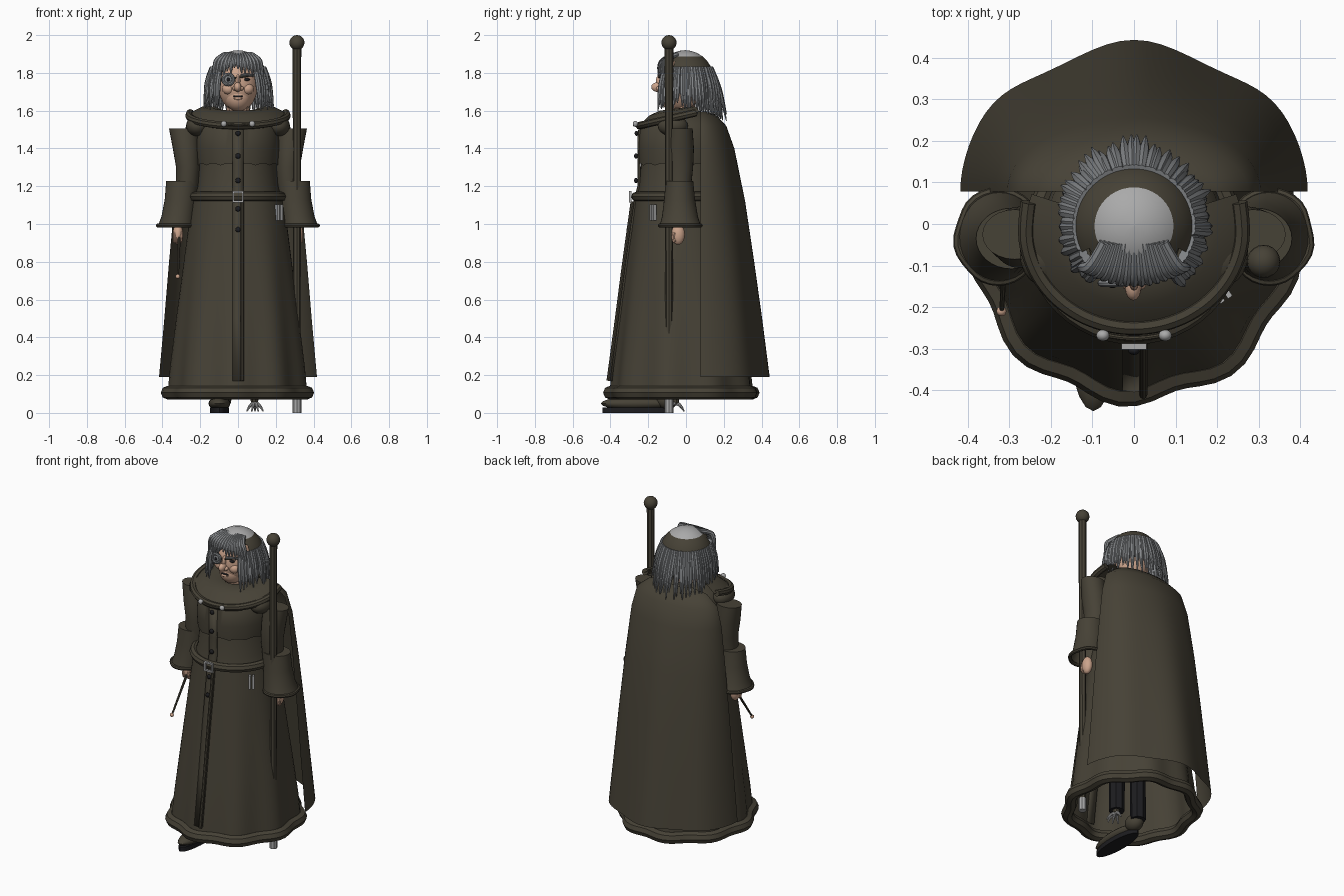
import bpy, bmesh, math, random
from mathutils import Vector

if "Cube" in bpy.data.objects:
    bpy.data.objects.remove(bpy.data.objects["Cube"])

random.seed(4)
sin, cos, pi, rad = math.sin, math.cos, math.pi, math.radians


def material(name, rgb):
    m = bpy.data.materials.new(name)
    m.diffuse_color = (*rgb, 1)
    m.use_nodes = True
    m.node_tree.nodes["Principled BSDF"].inputs["Base Color"].default_value = m.diffuse_color
    return m


CLOTH = material("dark_olive_cloth", (0.062, 0.054, 0.037))
GREY = material("grey_hair", (0.23, 0.24, 0.25))
SILVER = material("pale_silver", (0.40, 0.40, 0.40))
SKIN = material("skin", (0.60, 0.37, 0.26))
BLACK = material("black", (0.012, 0.012, 0.014))


def finish(name, bm, *mats):
    me = bpy.data.meshes.new(name)
    bm.to_mesh(me)
    bm.free()
    ob = bpy.data.objects.new(name, me)
    bpy.context.collection.objects.link(ob)
    for m in mats:
        me.materials.append(m)
    return ob


def sheet(name, rows, f, n, mat, a0=0, a1=2 * pi, cap=False):
    """Skin rows of points f(row, angle); a full turn closes into a tube."""
    closed = a1 - a0 > 6.28
    cols = n if closed else n + 1
    bm = bmesh.new()
    g = [[bm.verts.new(f(r, a0 + (a1 - a0) * i / n)) for i in range(cols)] for r in rows]
    for p, q in zip(g, g[1:]):
        for i in range(n):
            j = (i + 1) % cols
            bm.faces.new((p[i], p[j], q[j], q[i]))
    if cap:
        bm.faces.new(g[0])
    bmesh.ops.recalc_face_normals(bm, faces=bm.faces)
    return finish(name, bm, mat)


def tubes(name, paths, depth, *mats, cyclic=False, kind='NURBS'):
    """Tapered round strands: each path is (points, radii, material index)."""
    cu = bpy.data.curves.new(name, 'CURVE')
    cu.dimensions = '3D'
    cu.bevel_depth, cu.bevel_resolution, cu.resolution_u = depth, 2, 4
    cu.use_fill_caps = True
    for pts, radii, mi in paths:
        s = cu.splines.new(kind)
        s.points.add(len(pts) - 1)
        for p, co, r in zip(s.points, pts, radii or [1] * len(pts)):
            p.co, p.radius = (*co, 1), r
        s.use_cyclic_u = cyclic
        s.use_endpoint_u = not cyclic
        s.order_u = 3
        s.material_index = mi
    for m in mats:
        cu.materials.append(m)
    tmp = bpy.data.objects.new(name + "_curve", cu)
    bpy.context.collection.objects.link(tmp)
    me = bpy.data.meshes.new_from_object(tmp.evaluated_get(bpy.context.evaluated_depsgraph_get()))
    bpy.data.objects.remove(tmp)
    ob = bpy.data.objects.new(name, me)
    bpy.context.collection.objects.link(ob)
    return ob


def ball(name, loc, size, mat, seg=20, rot=0):
    bm = bmesh.new()
    bmesh.ops.create_uvsphere(bm, u_segments=seg, v_segments=seg // 2, radius=1)
    bmesh.ops.scale(bm, vec=size, verts=bm.verts)
    ob = finish(name, bm, mat)
    ob.location, ob.rotation_euler = loc, (0, 0, rot)
    return ob


def box(name, loc, size, mat, rot=0):
    bm = bmesh.new()
    bmesh.ops.create_cube(bm, size=1)
    bmesh.ops.scale(bm, vec=size, verts=bm.verts)
    ob = finish(name, bm, mat)
    ob.location, ob.rotation_euler = loc, (0, 0, rot)
    return ob


def oval(r, a):  # row: z, rx, ry, centre x, centre y
    return (r[3] + r[1] * sin(a), r[4] - r[2] * cos(a), r[0])


# Long coat skirt with folds growing toward the hem
def skirt_pt(r, a):
    w = 1 + 0.035 * max(0, (1.1 - r[0])) * cos(9 * a + 0.6)
    return (r[1] * w * sin(a), r[3] - r[2] * w * cos(a), r[0])


sheet("coat_skirt", [(1.14, .238, .236, -.03), (1.0, .26, .255, -.028), (.8, .285, .285, -.026),
                     (.5, .322, .326, -.022), (.25, .35, .36, -.02), (.1, .362, .375, -.02)], skirt_pt, 72, CLOTH)
hem = [skirt_pt((.107, .362, .372, -.02), 2 * pi * i / 72) for i in range(72)]
tubes("coat_hem", [(hem, None, 0)], .036, CLOTH, cyclic=True, kind='POLY')

# Bodice, scalloped shoulder cape and belt
sheet("bodice", [(1.13, .235, .235, 0, -.03), (1.2, .213, .22, 0, -.028), (1.36, .2, .21, 0, -.025)], oval, 48, CLOTH)
sheet("shoulder_cape", [(1.31, .215, .222, 0, -.025), (1.4, .222, .227, 0, -.025), (1.5, .215, .22, 0, -.025),
                        (1.555, .18, .17, 0, -.02), (1.6, .08, .08, 0, -.01)],
      lambda r, a: (*oval(r, a)[:2], r[0] + (.01 * abs(sin(7 * a)) if r[0] < 1.32 else 0)), 84, CLOTH)
belt = [oval((1.145, .237, .234, 0, -.03), 2 * pi * i / 48) for i in range(48)]
tubes("belt", [(belt, None, 0)], .026, CLOTH, cyclic=True, kind='POLY')
for s in (-1, 1):
    box("buckle_side", (s * .025, -.295, 1.145), (.01, .014, .06), SILVER)
    box("buckle_bar", (0, -.295, 1.145 + s * .025), (.05, .014, .01), SILVER)
for i in range(2):
    box("belt_tool", (.208 + i * .018, -.18 + i * .012, 1.06), (.013, .02, .085), SILVER, .6)

# Front placket with buttons
front = [(1.5, -.255), (1.32, -.258), (1.2, -.258), (1.12, -.277), (.8, -.322), (.5, -.36), (.17, -.405)]
pl = sheet("placket", front, lambda r, a: (.028 * a, r[1] + .004 * a * a, r[0]), 2, CLOTH, -1, 1)
pl.modifiers.new("thickness", 'SOLIDIFY').thickness = .012
tubes("placket_edge", [([(.022, y - .006, z) for z, y in front[3:]], None, 0)], .01, CLOTH)
for z, y in ((1.48, -.262), (1.36, -.265), (1.23, -.265), (1.08, -.29), (.97, -.305)):
    ball("coat_button", (0, y, z), (.014, .01, .014), BLACK, 12)


# Mantle over the shoulders with its rolled edge and clasps
def edge(a):
    return Vector((.262 * sin(a), -.01 - .24 * cos(a), 1.52 + .055 * (1 - cos(a))))


sheet("mantle", [0, .35, .7, 1], lambda k, a: edge(a).lerp(Vector((.08 * sin(a), -.01 - .08 * cos(a), 1.6)), k)
      + Vector((0, 0, .03 * sin(pi * k))), 32, CLOTH, -rad(110), rad(110))
tubes("mantle_roll", [([edge(rad(a)) for a in range(-105, 106, 15)], None, 0)], .02, CLOTH)
tubes("clasp_chain", [([(-.075, -.265, 1.53), (0, -.285, 1.515), (.075, -.265, 1.53)], None, 0)], .006, CLOTH)

# Long back cape
sheet("back_cape", [(1.595, .1, .03), (1.58, .2, .08), (1.52, .275, .135), (1.4, .305, .178), (1.12, .335, .235),
                    (.8, .365, .283), (.5, .39, .325), (.19, .418, .365)],
      lambda r, a: (r[1] * sin(a), .078 + r[2] * cos(a) + .012 * (1.5 - r[0]) * (cos(6 * a) - 1) * cos(a), r[0]),
      40, CLOTH, -pi / 2, pi / 2)

for s in (-1, 1):
    # Shoulder puffs, sleeves, cuffs and hands
    ball("clasp", (s * .075, -.268, 1.53), (.016, .014, .016), SILVER, 12)
    ball("shoulder_puff", (s * .215, -.07, 1.52), (.06, .08, .055), CLOTH)
    sheet("upper_sleeve", [(1.505, .078, .06, s * .287, -.025), (1.4, .07, .074, s * .275, -.032),
                           (1.3, .063, .072, s * .265, -.034), (1.2, .06, .062, s * .27, -.035)],
          oval, 24, CLOTH, cap=True)
    sheet("flared_sleeve", [(1.228, .085, .073, s * .295, -.035), (1.13, .085, .082, s * .303, -.034),
                            (1.04, .09, .095, s * .315, -.032), (.99, .098, .11, s * .326, -.03)],
          oval, 32, CLOTH, cap=True)
    cuff = [oval((.992, .096 + .004 * cos(i), .108, s * .326, -.03), 2 * pi * i / 32) for i in range(32)]
    tubes("cuff_rim", [(cuff, None, 0)], .011, CLOTH, cyclic=True, kind='POLY')
    ball("hand", (s * .318, -.042, .945), (.028, .036, .055), SKIN)
    tubes("fingers", [([(s * (.30 + .012 * i), -.06, .955), (s * (.30 + .012 * i), -.075, .93),
                        (s * (.305 + .01 * i), -.06, .905)], None, 0) for i in range(4)], .009, SKIN)
    # Trouser legs
    tubes("trouser_leg", [([(s * .075, -.06, .85), (s * .08, -.06, .07)], None, 0)], .046, BLACK, kind='POLY')

# Wand in the one hand, staff in the other
tubes("wand", [([(-.31, -.04, .97), (-.318, -.205, .73)], [1.2, .8], 0)], .007, CLOTH, kind='POLY')
ball("wand_tip", (-.319, -.21, .722), (.012, .012, .012), SKIN, 12)
tubes("staff", [([(.312, -.09, 1.95), (.312, -.09, .9), (.312, -.09, .06)], [1, .9, .8], 0)], .023, CLOTH, kind='POLY')
ball("staff_knob", (.312, -.09, 1.96), (.04, .04, .04), CLOTH)
tubes("staff_ferrule", [([(.312, -.09, .08), (.312, -.09, 0)], None, 0)], .023, SILVER, kind='POLY')

# Shoe and clawed metal foot
ball("shoe", (-.098, -.265, .05), (.058, .185, .036), CLOTH)
ball("shoe_ankle", (-.085, -.1, .07), (.05, .06, .05), CLOTH)
sheet("shoe_sole", [(.0, 1), (.028, 1), (.028, .01)],
      lambda r, a: (-.098 + .05 * r[1] * sin(a), -.265 - .178 * r[1] * cos(a), r[0]), 28, BLACK, cap=True)
tubes("claw_ankle", [([(.085, -.06, .12), (.088, -.055, .05)], [1, .6], 0)], .03, CLOTH, kind='POLY')
toes = [(.09 + .05 * cos(a), -.06 + .05 * sin(a)) for a in (rad(t) for t in (-150, -110, -70, -30, 90))]
tubes("claw_toes", [([(.089, -.056, .05), (.5 * (x + .09), .5 * (y - .06), .055), (x, y, .008)], [1, 1, .3], 0)
                    for x, y in toes], .011, SILVER)

# Head and face
tubes("neck", [([(0, -.01, 1.55), (0, -.02, 1.68)], None, 0)], .062, SKIN, kind='POLY')
ball("head", (0, -.03, 1.735), (.105, .112, .14), SKIN, 28)
ball("jaw", (0, -.06, 1.672), (.072, .078, .076), SKIN)
ball("nose", (-.002, -.15, 1.725), (.02, .034, .026), SKIN, 16)
ball("nose_bridge", (0, -.135, 1.757), (.013, .025, .035), SKIN, 12)
ball("mouth", (0, -.134, 1.676), (.028, .006, .006), BLACK, 12)
ball("lower_lip", (0, -.134, 1.665), (.024, .009, .008), SKIN, 12)
for s in (-1, 1):
    ball("cheek", (s * .05, -.108, 1.715), (.034, .03, .03), SKIN, 16)
    ball("nostril_wing", (s * .018, -.143, 1.718), (.012, .015, .012), SKIN, 12)
ball("eye", (.045, -.124, 1.765), (.018, .012, .009), BLACK, 12)
tubes("eyebrow", [([(.015, -.142, 1.785), (.045, -.138, 1.795), (.08, -.112, 1.785)], None, 0)], .007, GREY)

# Round eyepiece on a strap
ring = [(-.052 + .027 * sin(2 * pi * i / 24), -.142, 1.765 + .027 * cos(2 * pi * i / 24)) for i in range(24)]
tubes("eyepiece_ring", [(ring, None, 0)], .009, GREY, cyclic=True, kind='POLY')
ball("eyepiece_glass", (-.052, -.138, 1.765), (.025, .012, .025), GREY)
ball("eyepiece_pupil", (-.052, -.149, 1.765), (.01, .005, .01), BLACK, 12)
strap = [(.109 * sin(rad(a)), -.03 - .115 * cos(rad(a)), 1.775 + .0003 * a) for a in range(-100, 101, 20)]
tubes("eyepiece_strap", [(strap, None, 0)], .005, CLOTH)

# Skull cap with a pale crown, open over the face
cap = sheet("hair_cap", [rad(p) for p in (1, 12, 24, 37, 50, 62, 75, 88, 100)],
            lambda p, a: (.158 * sin(p) * sin(a), -.005 - .155 * sin(p) * cos(a), 1.755 + .165 * cos(p)),
            40, CLOTH, cap=True)
cap.data.materials.append(SILVER)
bm = bmesh.new()
bm.from_mesh(cap.data)
bmesh.ops.delete(bm, geom=[f for f in bm.faces if f.calc_center_median().y < -.065
                           and f.calc_center_median().z < 1.87], context='FACES')
for f in bm.faces:
    f.material_index = int(f.calc_center_median().z > 1.884)
bm.to_mesh(cap.data)
bm.free()

# Hanging strands around the back and sides
strands = []
for i in range(54):
    a = rad(-138 + 276 * i / 53 + random.uniform(-2, 2))
    back = max(0, cos(a))
    out = .178 + .03 * back + random.uniform(-.012, .012)
    low = 1.615 - .05 * back + random.uniform(-.02, .03)
    d = Vector((sin(a), cos(a), 0))
    strands.append(([d * r + Vector((0, -.005, z)) for r, z in
                     ((.138, 1.83), (.16, 1.77), (.5 * (.16 + out), 1.69), (out, low))],
                    [.8, 1.1, 1, .15], int(i % 3 == 1)))
# Fringe over the forehead
for i in range(15):
    k = -1 + 2 * i / 14
    low = 1.815 - .10 * abs(k) ** 2 + random.uniform(-.015, .015)
    strands.append(([(k * .07, -.045, 1.898), (k * .1, -.105, 1.88),
                     (k * .125, -.14 + .035 * k * k, 1.85), (k * .135, -.15 + .045 * k * k, low)],
                    [1, 1.1, 1, .2], int(i % 3 == 1)))
tubes("hair_strands", strands, .014, GREY, CLOTH)

# Smooth shading with sharp edges kept
for ob in bpy.context.scene.objects:
    ob.select_set(ob.type == 'MESH')
bpy.context.view_layer.objects.active = cap
bpy.ops.object.shade_smooth_by_angle(angle=rad(40))
